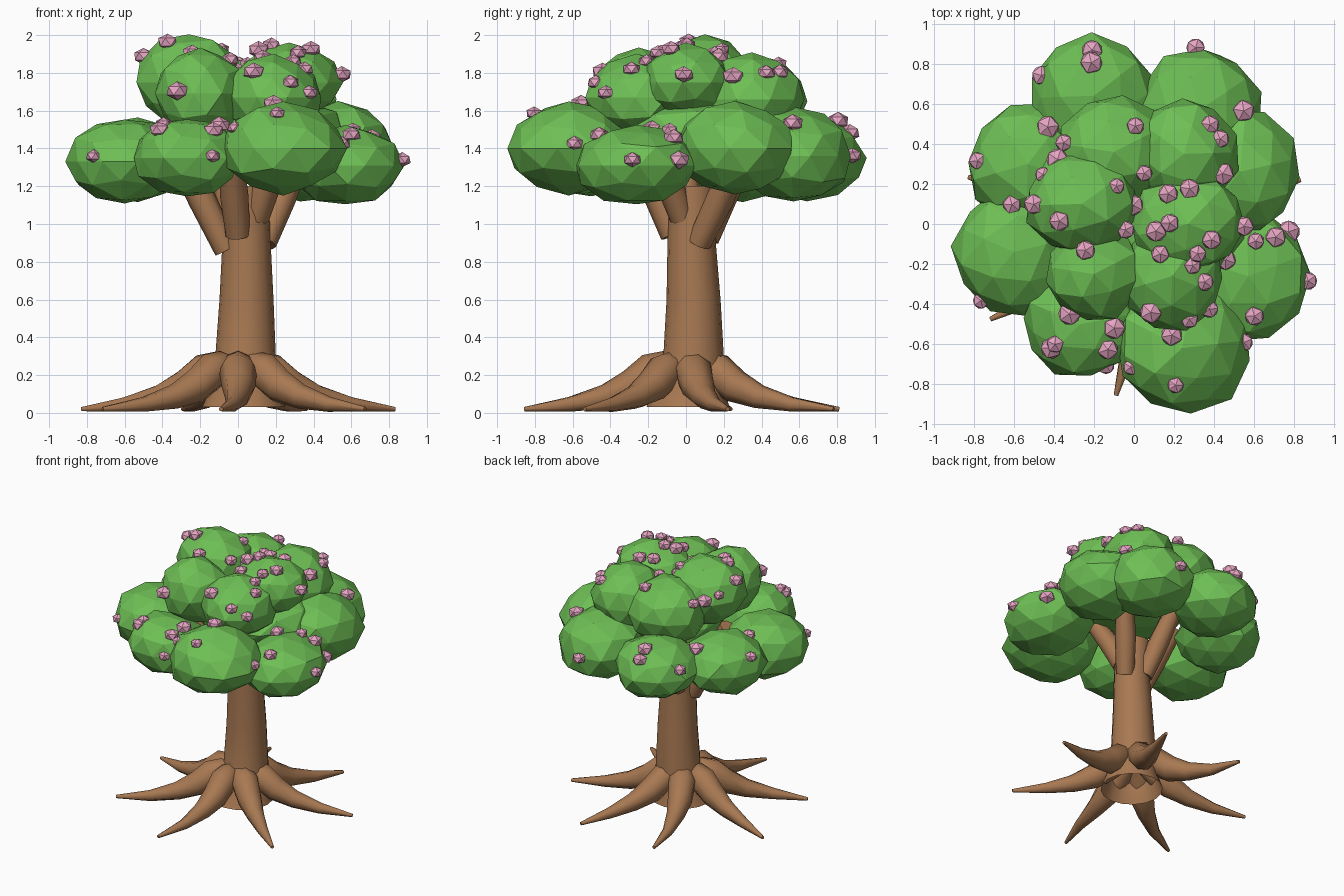
import bpy, bmesh, math, random
from mathutils import Vector
from mathutils.bvhtree import BVHTree

random.seed(4)
cube = bpy.data.objects.get("Cube")
if cube:
    bpy.data.objects.remove(cube, do_unlink=True)


def material(name, colour):
    mat = bpy.data.materials.new(name)
    mat.diffuse_color = (*colour, 1)
    mat.use_nodes = True
    mat.node_tree.nodes["Principled BSDF"].inputs["Base Color"].default_value = (*colour, 1)
    return mat


bark = material("bark brown", (0.39, 0.19, 0.085))
leaf = material("leaf green", (0.155, 0.52, 0.09))
petal = material("blossom pink", (0.78, 0.37, 0.53))


def finish(name, bm, mat, smooth=False):
    """Turn a bmesh into a named, coloured object."""
    bmesh.ops.recalc_face_normals(bm, faces=bm.faces)
    mesh = bpy.data.meshes.new(name)
    bm.to_mesh(mesh)
    bm.free()
    mesh.materials.append(mat)
    obj = bpy.data.objects.new(name, mesh)
    bpy.context.collection.objects.link(obj)
    if smooth:
        bpy.ops.object.select_all(action="DESELECT")
        obj.select_set(True)
        bpy.context.view_layer.objects.active = obj
        bpy.ops.object.shade_smooth_by_angle(angle=math.radians(50))
    return obj


def tube(name, points, radii, sides, upright=False):
    """Sweep a tapering ring along a path; upright tubes have level rings and an open foot."""
    bm = bmesh.new()
    points = [Vector(p) for p in points]
    rings = []
    for i, (p, r) in enumerate(zip(points, radii)):
        along = points[min(i + 1, len(points) - 1)] - points[max(i - 1, 0)]
        if upright:
            along = Vector((0, 0, 1))
        turn = Vector((0, 0, 1)).rotation_difference(along.normalized())
        ring = []
        for k in range(sides):
            a = math.tau * k / sides
            ring.append(bm.verts.new(p + turn @ Vector((r * math.cos(a), r * math.sin(a), 0))))
        rings.append(ring)
    for low, high in zip(rings, rings[1:]):
        for k in range(sides):
            n = (k + 1) % sides
            bm.faces.new((low[k], low[n], high[n], high[k]))
    if not upright:
        bm.faces.new(rings[0])
    bm.faces.new(rings[-1])
    return finish(name, bm, bark, smooth=True)


# Trunk with a flared foot
tube("trunk",
     [(0.03, 0.01, 0.03), (0.035, 0.02, 0.12), (0.04, 0.04, 0.3),
      (0.045, 0.04, 0.6), (0.045, 0.03, 0.9), (0.035, 0.03, 1.2)],
     [0.22, 0.185, 0.16, 0.143, 0.128, 0.125], 16, upright=True)

# Seven roots, counted from the front: each arches down and sways towards its tip
sways = [-6, 0, 2, 1, -6, -3, -5]
for i, sway in enumerate(sways):
    path = []
    for reach, height, bend in [(0.04, 0.25, 0), (0.1, 0.25, 0), (0.18, 0.22, 0),
                                (0.29, 0.14, -0.1), (0.43, 0.085, 0.1),
                                (0.62, 0.045, 0.4), (0.86, 0.02, 1)]:
        a = math.radians(270 + 360 * i / len(sways) + sway * bend)
        path.append((reach * math.cos(a), reach * math.sin(a), height))
    tube(f"root_{i + 1}", path, [0.05, 0.08, 0.1, 0.09, 0.065, 0.04, 0.012], 8)

# Branches reaching up into the crown
branches = {
    "right": [(-0.06, 0, 0.86), (-0.19, 0, 1.13), (-0.36, 0, 1.45)],
    "front": [(0, -0.07, 0.94), (-0.02, -0.15, 1.15), (-0.04, -0.3, 1.45)],
    "left": [(0.14, 0.07, 0.9), (0.23, 0.18, 1.13), (0.36, 0.32, 1.45)],
    "back": [(0, 0.11, 0.92), (-0.05, 0.2, 1.15), (-0.1, 0.36, 1.45)],
    "side": [(0.1, -0.02, 1.03), (0.15, -0.08, 1.2), (0.28, -0.18, 1.45)],
}
for side, path in branches.items():
    tube(f"{side}_branch", path, [0.065, 0.075, 0.06], 8)

# Leaf clumps: centre, then radii
clumps = [
    # lower ring
    ((-0.6, -0.14, 1.33), (0.3, 0.32, 0.23)),
    ((-0.27, -0.5, 1.35), (0.29, 0.27, 0.21)),
    ((0.24, -0.62, 1.4), (0.34, 0.33, 0.24)),
    ((0.57, -0.26, 1.31), (0.3, 0.32, 0.21)),
    ((0.53, 0.26, 1.4), (0.3, 0.32, 0.24)),
    ((0.33, 0.57, 1.36), (0.31, 0.31, 0.25)),
    ((-0.2, 0.64, 1.35), (0.31, 0.31, 0.22)),
    ((-0.53, 0.3, 1.34), (0.3, 0.3, 0.22)),
    # heart of the crown
    ((0.12, 0.06, 1.49), (0.45, 0.42, 0.19)),
    # upper ring
    ((-0.1, 0.36, 1.65), (0.29, 0.28, 0.24)),
    ((0.25, 0.35, 1.66), (0.27, 0.28, 0.24)),
    ((-0.26, 0.1, 1.75), (0.28, 0.26, 0.25)),
    ((-0.2, -0.25, 1.69), (0.24, 0.24, 0.24)),
    ((0.19, -0.26, 1.67), (0.26, 0.28, 0.22)),
    ((0.27, 0, 1.75), (0.28, 0.25, 0.2)),
]
surfaces = []
for i, (centre, radii) in enumerate(clumps):
    bm = bmesh.new()
    bmesh.ops.create_icosphere(bm, subdivisions=2, radius=1)
    spin = random.uniform(0, math.tau)
    for v in bm.verts:
        x, y, z = v.co * random.uniform(0.95, 1.06)
        x, y = (x * math.cos(spin) - y * math.sin(spin),
                x * math.sin(spin) + y * math.cos(spin))
        v.co = Vector(centre) + Vector((x * radii[0], y * radii[1], z * radii[2]))
    surfaces.append(BVHTree.FromBMesh(bm))
    finish(f"leaf_clump_{i + 1}", bm, leaf)


def crown_point(x, y):
    """Point just above the highest crown surface at x, y, or above the nearest rim."""
    hits = [s.ray_cast(Vector((x, y, 3)), Vector((0, 0, -1))) for s in surfaces]
    hits = [h for h in hits if h[0]]
    if hits:
        best = max(hits, key=lambda h: h[0].z)
    else:
        rim = [s.find_nearest(Vector((x, y, 1.36))) for s in surfaces]
        best = min(rim, key=lambda h: h[3])
    return best[0] + best[1] * 0.015


# Blossoms scattered over the crown
spots = [
    (-0.22, 0.87), (-0.22, 0.81), (0.3, 0.88), (-0.47, 0.73), (0.54, 0.57), (0.39, 0.5),
    (0.44, 0.42), (0.01, 0.48), (-0.42, 0.48), (-0.34, 0.41), (-0.37, 0.33), (-0.45, 0.26),
    (-0.78, 0.33), (-0.62, 0.1), (-0.5, 0.11), (-0.38, 0.02), (-0.24, -0.14), (-0.08, 0.18),
    (0.04, 0.25), (0.0, 0.08), (-0.05, -0.04), (0.17, 0.14), (0.27, 0.17), (0.45, 0.24),
    (0.12, -0.04), (0.18, 0), (0.14, -0.15), (0.39, -0.07), (0.32, -0.14), (0.3, -0.2),
    (0.47, -0.17), (0.54, 0), (0.6, -0.08), (0.7, -0.06), (0.76, -0.03), (0.87, -0.27),
    (0.36, -0.28), (0.39, -0.42), (0.61, -0.46), (0.56, -0.6), (0.29, -0.48), (0.19, -0.55),
    (0.09, -0.45), (0.2, -0.81), (-0.03, -0.71), (-0.09, -0.52), (-0.12, -0.63), (-0.12, -0.73),
    (-0.31, -0.44), (-0.4, -0.61), (-0.42, -0.63), (-0.76, -0.4),
]
bm = bmesh.new()
for x, y in spots:
    size = random.uniform(0.043, 0.063)
    centre = crown_point(x, y)
    spin = random.uniform(0, math.tau)
    made = bmesh.ops.create_icosphere(bm, subdivisions=1, radius=size)["verts"]
    for v in made:
        px, py, pz = v.co
        v.co = centre + Vector((px * math.cos(spin) - py * math.sin(spin),
                                px * math.sin(spin) + py * math.cos(spin), pz * 0.8))
finish("blossoms", bm, petal)
